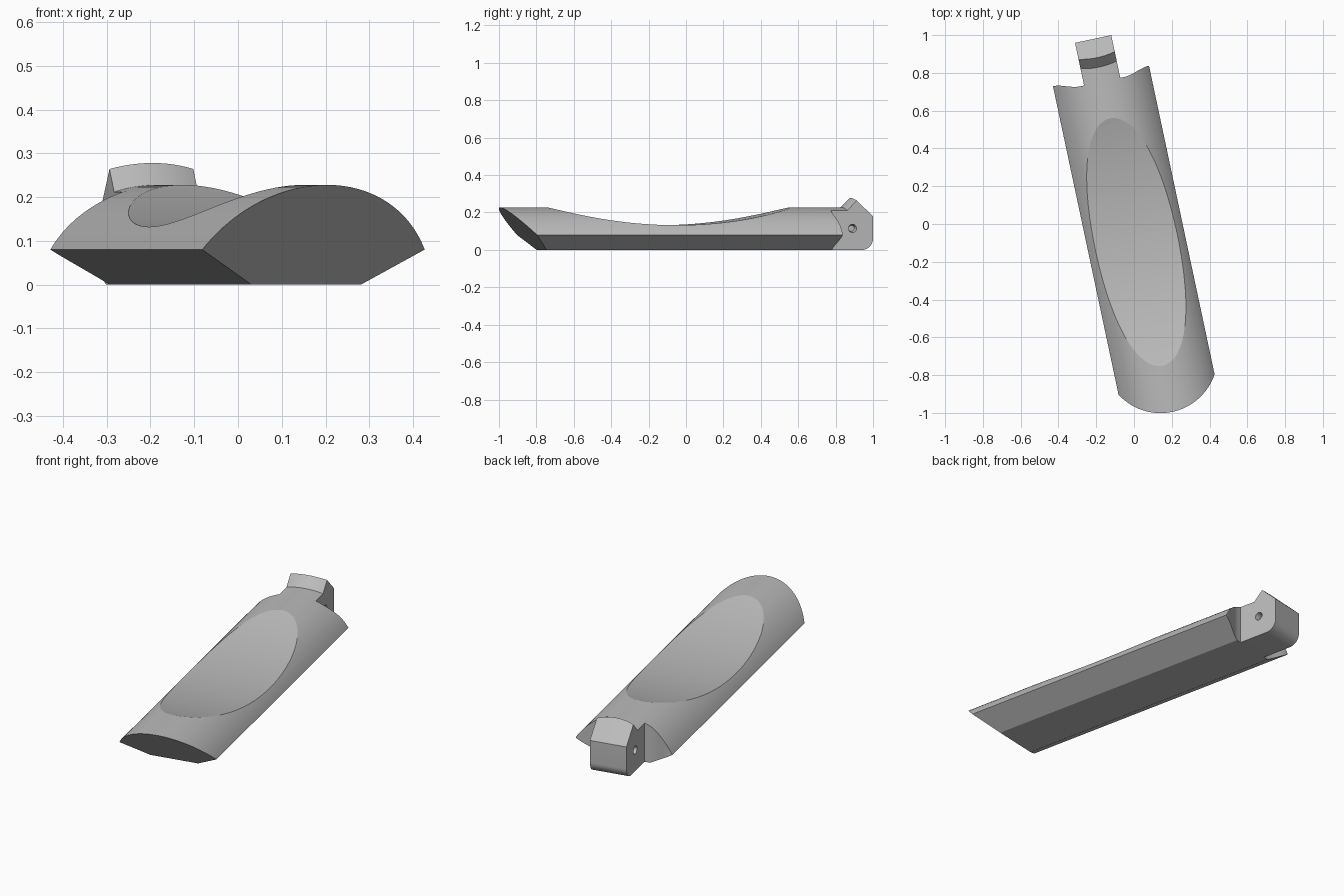
import bpy, bmesh, math
from mathutils import Matrix

if "Cube" in bpy.data.objects:
    bpy.data.objects.remove(bpy.data.objects["Cube"])

TURN = Matrix.Rotation(math.radians(12), 4, 'Z')   # whole lever is turned about z
CX = -0.008                                        # centre line of the lever
HALF, FLAT, EDGE_Z = 0.26, 0.128, 0.08             # half width, flat base half width, edge height
R, ZC = 0.302, -0.074                              # crown arc

gray = bpy.data.materials.new("satin gray")
gray.diffuse_color = (0.5, 0.5, 0.5, 1)
gray.use_nodes = True
gray.node_tree.nodes["Principled BSDF"].inputs["Base Color"].default_value = gray.diffuse_color


def arc(x, r=R):
    return ZC + math.sqrt(r * r - x * x)


def finish(name, bm):
    bmesh.ops.remove_doubles(bm, verts=bm.verts, dist=1e-5)
    bmesh.ops.recalc_face_normals(bm, faces=bm.faces)
    bm.transform(TURN @ Matrix.Translation((CX, 0, 0)))
    me = bpy.data.meshes.new(name)
    bm.to_mesh(me)
    bm.free()
    me.materials.append(gray)
    ob = bpy.data.objects.new(name, me)
    bpy.context.collection.objects.link(ob)
    return ob


def loft(name, rings):
    """Skin closed rings that share a point count, capping both ends."""
    bm = bmesh.new()
    vs = [[bm.verts.new(p) for p in ring] for ring in rings]
    n = len(vs[0])
    for a, b in zip(vs, vs[1:]):
        for i in range(n):
            j = (i + 1) % n
            bm.faces.new((a[i], a[j], b[j], b[i]))
    bm.faces.new(vs[0])
    bm.faces.new(vs[-1])
    return finish(name, bm)


def cone_cutter(name, r1, r2, depth, x, y, z, segs):
    bm = bmesh.new()
    m = Matrix.Translation((x, y, z)) @ Matrix.Rotation(math.pi / 2, 4, 'Y')
    bmesh.ops.create_cone(bm, cap_ends=True, segments=segs, radius1=r1, radius2=r2,
                          depth=depth, matrix=m)
    return finish(name, bm)


def cut(ob, cutter):
    mod = ob.modifiers.new("cut", 'BOOLEAN')
    mod.operation, mod.solver, mod.object = 'DIFFERENCE', 'EXACT', cutter
    bpy.context.view_layer.objects.active = ob
    bpy.ops.object.modifier_apply(modifier=mod.name)
    bpy.data.objects.remove(cutter)


def smooth(ob):
    bpy.ops.object.select_all(action='DESELECT')
    ob.select_set(True)
    bpy.context.view_layer.objects.active = ob
    bpy.ops.object.shade_smooth_by_angle(angle=math.radians(12))


# Lever body: crowned top, bevelled base, 45 degree front, flared back corners
def back_y(x):
    t = min(1, max(0, (abs(x) - 0.12) / (HALF - 0.12)))
    return 0.772 + 0.031 * t * t * (3 - 2 * t)


def base_z(x):
    return max(0, (abs(x) - FLAT) / (HALF - FLAT) * EDGE_Z)


amax = math.asin(HALF / R)
xs = sorted([R * math.sin(amax * i / 20) for i in range(-19, 20)] + [-FLAT, FLAT])
xs = [-HALF + 1e-4] + xs + [HALF - 1e-4]
rings = []
for x in xs:
    zt, zb = arc(x), base_z(x)
    rings.append([(x, -0.787 - zb, zb), (x, back_y(x), zb),
                  (x, back_y(x), zt), (x, -0.787 - zt, zt)])
body = loft("lever_body", rings)

# Long shallow scoop along the top
RS = 2.386
cut(body, cone_cutter("scoop_cutter", RS, RS, 1.0, 0, -0.096, 0.132 + RS, 256))
smooth(body)

# Hinge tab: continues the crown, then a raised nub, sloped back, rounded heel
rings = []
W = 0.098
for i in range(13):
    x = -W + 2 * W * i / 12
    dip = 0.012 * (1 - (x / W) ** 2)
    heel = [(0.943 + 0.06 * math.sin(a), 0.06 - 0.06 * math.cos(a))
            for a in (math.pi / 2 * k / 10 for k in range(11))]
    prof = [(0.772, 0)] + heel + [(1.003, 0.18), (0.914 - dip, arc(x, 0.352)),
                                  (0.863 - dip, arc(x)), (0.772, arc(x))]
    rings.append([(x, y, z) for y, z in prof])
tab = loft("hinge_tab", rings)

# Pivot sockets on both sides of the tab
for s in (-1, 1):
    r = (0.016, 0.028) if s > 0 else (0.028, 0.016)
    cut(tab, cone_cutter("socket_cutter", r[0], r[1], 0.06, s * W, 0.891, 0.115, 32))
smooth(tab)
